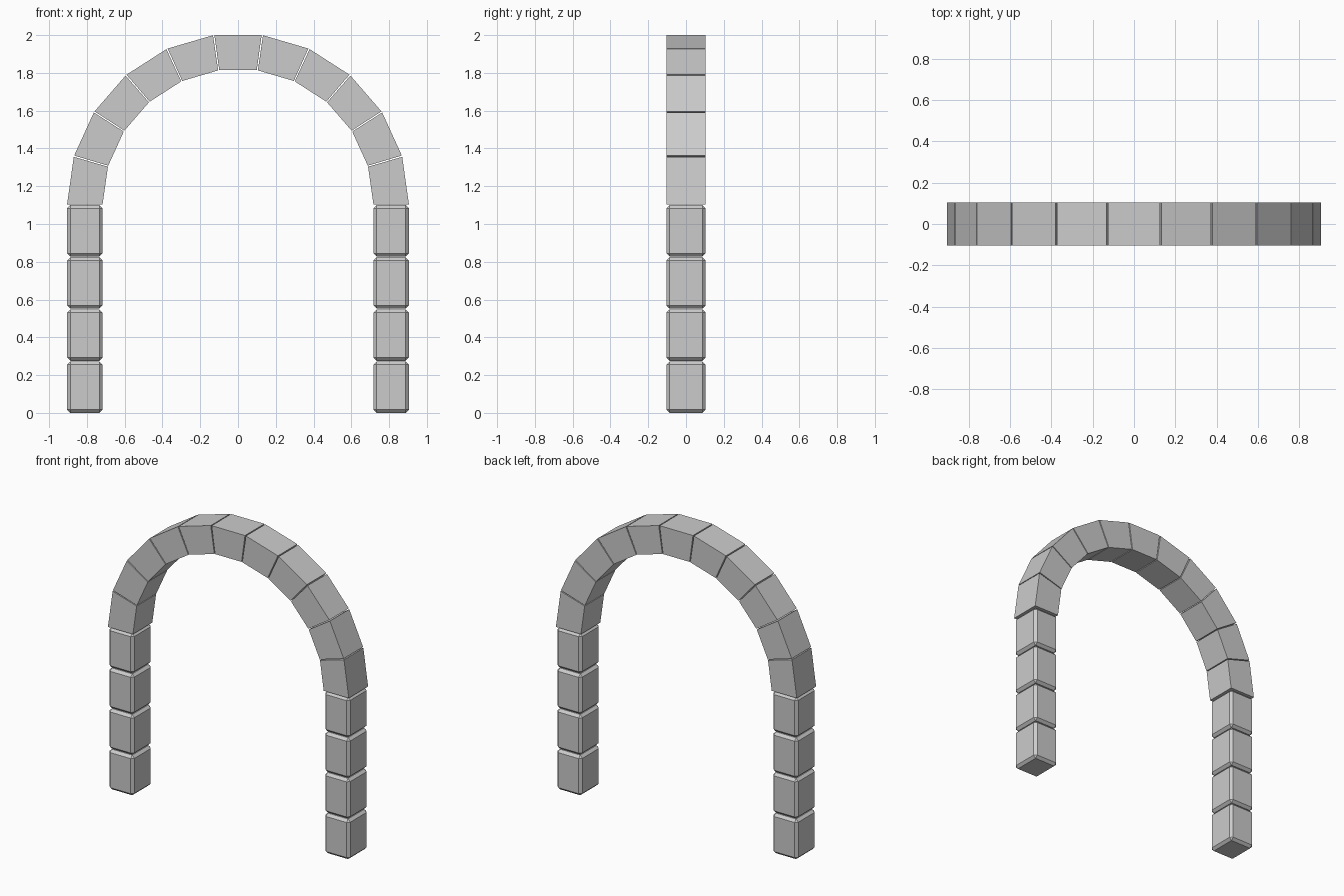
import bpy, bmesh
from math import pi, sin, cos

if "Cube" in bpy.data.objects:
    bpy.data.objects.remove(bpy.data.objects["Cube"])

R_OUT, R_IN = 0.905, 0.717   # arch radii, also pillar faces
HALF_D = 0.104               # half depth in y
SPRING = 1.104               # height where the arch starts
PITCH, GAP = SPRING / 4, 0.004
STONES = 11


def finish(name, bm):
    bmesh.ops.recalc_face_normals(bm, faces=bm.faces)
    me = bpy.data.meshes.new(name)
    bm.to_mesh(me)
    bm.free()
    ob = bpy.data.objects.new(name, me)
    bpy.context.collection.objects.link(ob)
    return ob


# Pillar block with chamfered edges
def pillar_block(name, side, level):
    bm = bmesh.new()
    bmesh.ops.create_cube(bm, size=1)
    h = PITCH - GAP
    bmesh.ops.scale(bm, vec=(R_OUT - R_IN, 2 * HALF_D, h), verts=bm.verts)
    bmesh.ops.bevel(bm, geom=bm.edges[:], offset=0.017, segments=1,
                    profile=0.5, affect='EDGES')
    ob = finish(name, bm)
    ob.location = (side * (R_OUT + R_IN) / 2, 0, level * PITCH + h / 2)


# Wedge-shaped arch stone between two angles
def arch_stone(name, a0, a1):
    bm = bmesh.new()
    profile = [(R_IN, a0), (R_OUT, a0), (R_OUT, a1), (R_IN, a1)]
    face = bm.faces.new([bm.verts.new((r * cos(a), -HALF_D, SPRING + r * sin(a)))
                         for r, a in profile])
    ext = bmesh.ops.extrude_face_region(bm, geom=[face])
    verts = [g for g in ext["geom"] if isinstance(g, bmesh.types.BMVert)]
    bmesh.ops.translate(bm, vec=(0, 2 * HALF_D, 0), verts=verts)
    finish(name, bm)


# Two pillars of four blocks
for side, label in ((-1, "left"), (1, "right")):
    for level in range(4):
        pillar_block(f"{label}_pillar_block_{level + 1}", side, level)

# Ring of arch stones with thin joints
step, joint = pi / STONES, 0.004
for i in range(STONES):
    name = "keystone" if i == STONES // 2 else f"arch_stone_{i + 1}"
    start = 0 if i == 0 else i * step + joint
    end = pi if i == STONES - 1 else (i + 1) * step - joint
    arch_stone(name, start, end)
